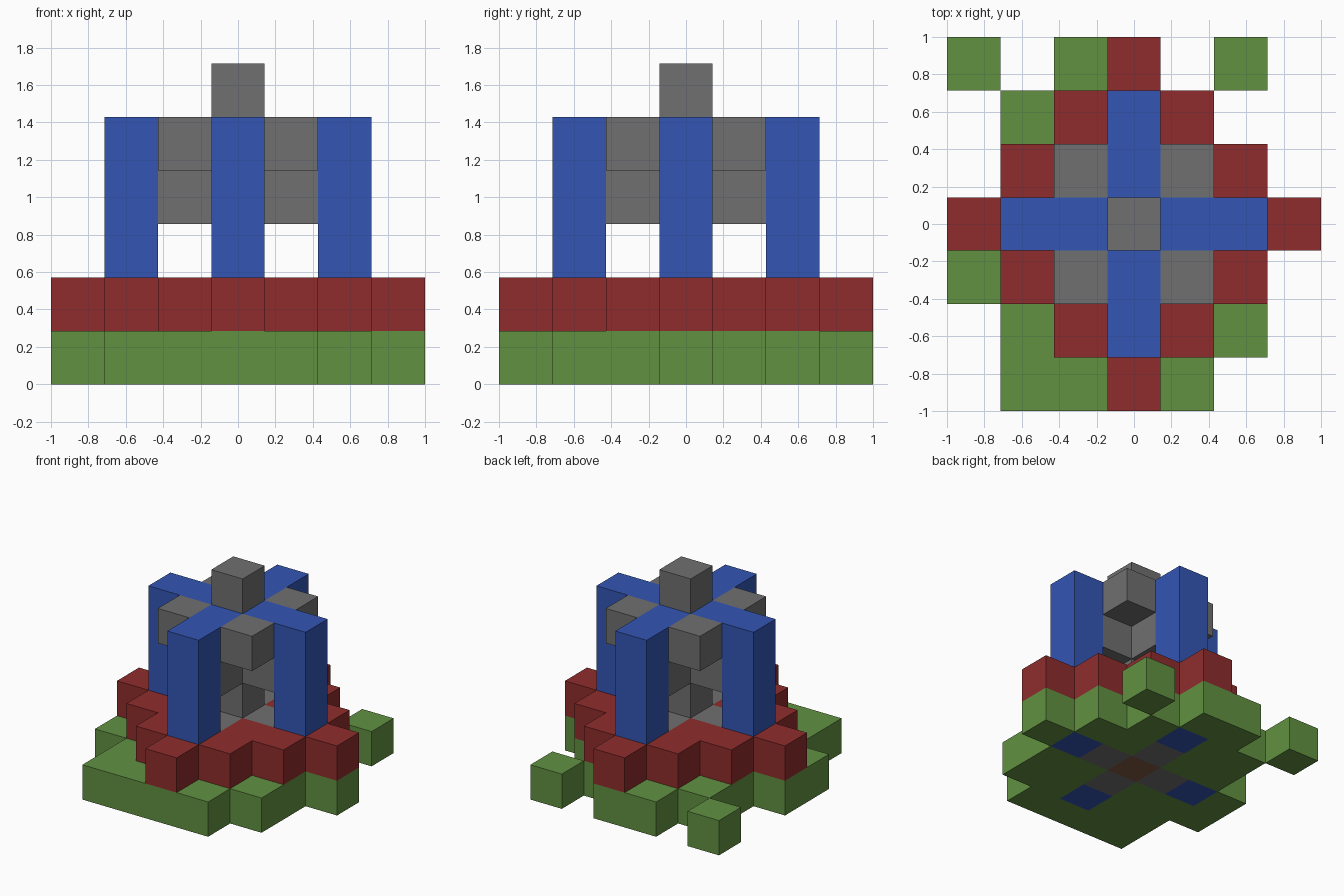
import bpy
import bmesh
from mathutils import Vector

if "Cube" in bpy.data.objects:
    bpy.data.objects.remove(bpy.data.objects["Cube"], do_unlink=True)

CELL = 2 / 7  # the model is seven blocks wide


def make_material(name, rgb):
    """Flat material from display colour values."""
    linear = [(c / 255 / 12.92) if c < 11 else ((c / 255 + 0.055) / 1.055) ** 2.4 for c in rgb]
    mat = bpy.data.materials.new(name)
    mat.use_nodes = True
    mat.diffuse_color = (*linear, 1)
    bsdf = mat.node_tree.nodes["Principled BSDF"]
    bsdf.inputs["Base Color"].default_value = (*linear, 1)
    bsdf.inputs["Roughness"].default_value = 0.9
    return mat


green = make_material("grass green", (98, 145, 66))
red = make_material("brick red", (143, 44, 44))
blue = make_material("pillar blue", (51, 86, 181))
gray = make_material("stone gray", (112, 112, 112))
brown = make_material("core brown", (130, 90, 66))


def ring(distance):
    """Four cells at a distance along the two ground axes."""
    return [(distance, 0), (-distance, 0), (0, distance), (0, -distance)]


def stack(cells, layers):
    return {(x, y, z) for x, y in cells for z in layers}


diamond = [(x, y) for x in range(-3, 4) for y in range(-3, 4) if abs(x) + abs(y) <= 3]
cross = [(0, 0)] + ring(1) + ring(2)
terrace = [c for c in diamond if c not in cross]
corners = [(x, y) for x in (-1, 1) for y in (-1, 1)]
loose = [(-3, 3), (-1, 3), (2, 3), (-2, 2), (-3, -1),
         (-2, -2), (2, -2), (-2, -3), (-1, -3), (1, -3)]

# Each part is a set of grid cells with one colour
parts = {
    "grass_base": (stack(terrace + loose, [0]), green),
    "brick_terrace": (stack(terrace, [1]), red),
    "pillars": (stack(ring(2), range(5)), blue),
    "roof_cross": (stack(ring(1), [4]), blue),
    "floor_cross": (stack(ring(1), [0, 1]), gray),
    "upper_supports": (stack(ring(1), [3]), gray),
    "roof_corners": (stack(corners, [4]), gray),
    "centre_column": (stack([(0, 0)], range(1, 6)), gray),
    "core_block": (stack([(0, 0)], [0]), brown),
}
occupied = set().union(*(cells for cells, _ in parts.values()))


def build_part(name, cells, mat):
    """Blocks with only their outer faces, welded together."""
    bm = bmesh.new()
    for cell in sorted(cells):
        centre = Vector(cell) + Vector((0, 0, 0.5))
        for axis in range(3):
            for sign in (-1, 1):
                normal = Vector((0, 0, 0))
                normal[axis] = sign
                if tuple(int(c + n) for c, n in zip(cell, normal)) in occupied:
                    continue
                u = Vector((0, 0, 0))
                u[(axis + 1) % 3] = 0.5
                v = normal.cross(u)
                middle = centre + normal / 2
                quad = [middle - u - v, middle + u - v, middle + u + v, middle - u + v]
                bm.faces.new([bm.verts.new(p * CELL) for p in quad])
    bmesh.ops.remove_doubles(bm, verts=bm.verts, dist=0.001)
    mesh = bpy.data.meshes.new(name)
    bm.to_mesh(mesh)
    bm.free()
    mesh.materials.append(mat)
    obj = bpy.data.objects.new(name, mesh)
    bpy.context.collection.objects.link(obj)


for part_name, (part_cells, part_mat) in parts.items():
    build_part(part_name, part_cells, part_mat)
